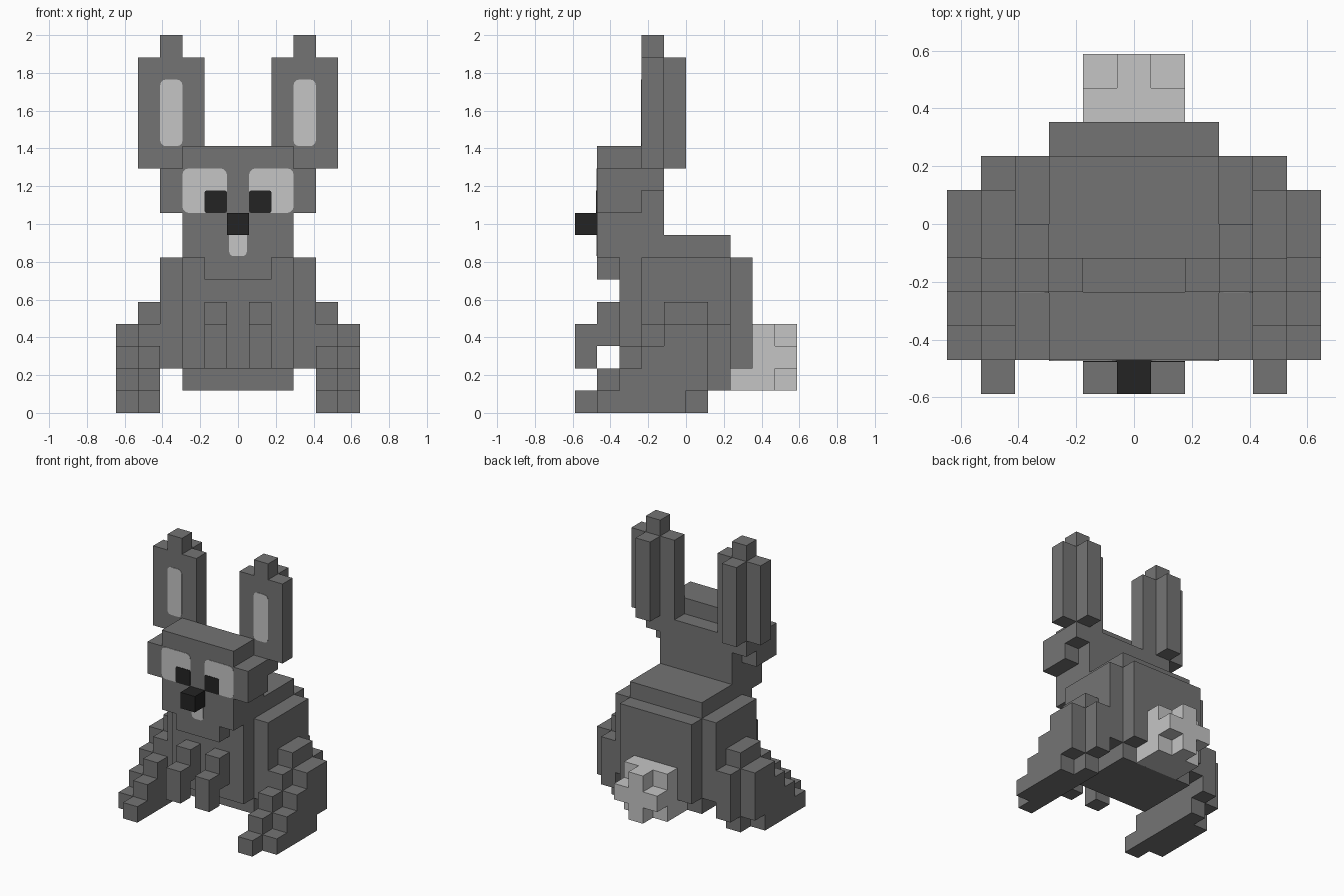
import bpy, bmesh, math
from mathutils import Vector

if "Cube" in bpy.data.objects:
    bpy.data.objects.remove(bpy.data.objects["Cube"], do_unlink=True)

U = 2 / 17  # one block


def material(name, value):
    m = bpy.data.materials.new(name)
    color = (value, value, value, 1)
    m.diffuse_color = color
    m.use_nodes = True
    m.node_tree.nodes["Principled BSDF"].inputs["Base Color"].default_value = color
    return m


GREY = material("grey fur", 0.175)
LIGHT = material("light fur", 0.56)
BLACK = material("black", 0.017)


def finish(name, bm, mat):
    bmesh.ops.recalc_face_normals(bm, faces=bm.faces)
    mesh = bpy.data.meshes.new(name)
    bm.to_mesh(mesh)
    bm.free()
    mesh.materials.append(mat)
    ob = bpy.data.objects.new(name, mesh)
    bpy.context.collection.objects.link(ob)
    return ob


def blocks(name, boxes, mat=GREY, side=1):
    """One part made of boxes (x0, x1, y0, y1, z0, z1) in block units."""
    bm = bmesh.new()
    for x0, x1, y0, y1, z0, z1 in boxes:
        verts = bmesh.ops.create_cube(bm, size=1)["verts"]
        size = Vector((x1 - x0, y1 - y0, z1 - z0))
        mid = Vector((side * (x0 + x1), y0 + y1, z0 + z1)) / 2
        for v in verts:
            v.co = (v.co * size + mid) * U
    return finish(name, bm, mat)


def plate(name, x0, x1, z0, z1, y, mat, r_top, r_bottom, thick=0.003, side=1):
    """Thin rounded plate standing on the front plane y (block units)."""
    bm = bmesh.new()
    corners = [(x1 - r_top, z1 - r_top, r_top, 0), (x0 + r_top, z1 - r_top, r_top, 90),
               (x0 + r_bottom, z0 + r_bottom, r_bottom, 180),
               (x1 - r_bottom, z0 + r_bottom, r_bottom, 270)]
    ring = []
    for cx, cz, r, start in corners:
        for a in ((0, 30, 60, 90) if r else (0,)):
            t = math.radians(start + a)
            ring.append(bm.verts.new((side * (cx + r * math.cos(t)) * U, y * U,
                                      (cz + r * math.sin(t)) * U)))
    face = bm.faces.new(ring)
    out = bmesh.ops.extrude_face_region(bm, geom=[face])["geom"]
    for v in out:
        if isinstance(v, bmesh.types.BMVert):
            v.co.y -= thick
    return finish(name, bm, mat)


# Body: core with wider flanks, back panel, belly base and shoulder slab
blocks("body", [(-2.5, 2.5, -3, 3, 2, 7), (-3.5, 3.5, -2, 2, 2, 7),
                (-2.5, 2.5, -2, 2, 1, 2), (-2.5, 2.5, -3, 2, 7, 8)])

# Head: skull, brow, cheeks and chin
blocks("head", [(-2.5, 2.5, -4, -1, 7, 11), (-2.5, 2.5, -4, -2, 11, 12),
                (-3.5, 3.5, -4, -2, 9, 11), (-3.5, 3.5, -2, -1, 10, 11),
                (-1.5, 1.5, -4, -3, 6, 7)])
blocks("nose", [(-0.5, 0.5, -5, -4, 8, 9)], BLACK)
plate("teeth", -0.4, 0.4, 7.05, 8, -4, LIGHT, 0, 0.22)

# Tail: block base with a plus-shaped tip
blocks("tail", [(-1.5, 1.5, 3, 4, 1, 4), (-1.5, 1.5, 2, 3, 1, 2),
                (-0.5, 0.5, 4, 5, 1, 4), (-1.5, 1.5, 4, 5, 2, 3)], LIGHT)

for label, s in (("left", 1), ("right", -1)):
    # Ear with a ridge behind and a tip on top
    blocks(label + "_ear", [(1.5, 4.5, -2, -1, 11, 16), (2.5, 3.5, -1, 0, 11, 16),
                            (2.5, 3.5, -2, -1, 16, 17)], side=s)
    plate(label + "_inner_ear", 2.5, 3.5, 12, 15, -2, LIGHT, 0.25, 0.25, side=s)

    # Eye
    plate(label + "_eye", 0.5, 2.5, 9, 11, -4, LIGHT, 0.28, 0.28, side=s)
    plate(label + "_pupil", 0.5, 1.5, 9, 10, -4, BLACK, 0.08, 0.08, 0.006, side=s)

    # Front paw
    blocks(label + "_front_paw", [(0.5, 1.5, -5, -4, 2, 4), (0.5, 1.5, -4, -3, 3, 5)], side=s)

    # Hind leg: two staircases side by side, the outer one a step lower
    inner = [(3.5, 4.5, -5 + z, (1, 2, 2, 2, 1)[z], z, z + 1) for z in range(5)]
    outer = [(4.5, 5.5, -4 + z, (0, 1, 1, 1)[z], z, z + 1) for z in range(4)]
    blocks(label + "_hind_leg", inner + outer, side=s)
